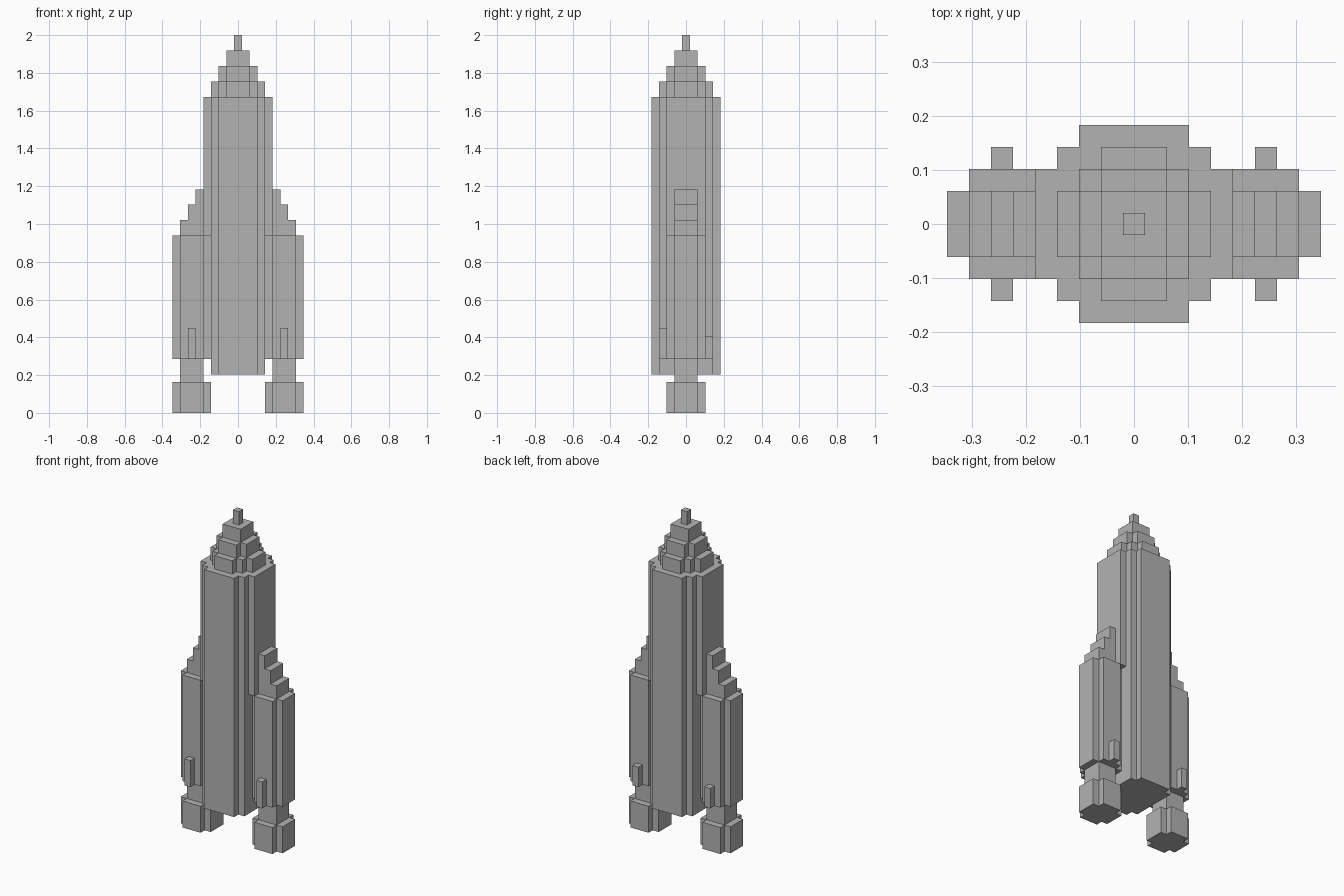
import bpy
import bmesh

U = 2 / 49  # size of one block

if "Cube" in bpy.data.objects:
    bpy.data.objects.remove(bpy.data.objects["Cube"], do_unlink=True)

grey = bpy.data.materials.new("hull_grey")
grey.use_nodes = True
grey.diffuse_color = (0.45, 0.45, 0.45, 1)
grey.node_tree.nodes["Principled BSDF"].inputs["Base Color"].default_value = grey.diffuse_color


def extrude(name, outline, direction):
    """Extrude a closed outline (in blocks) into a flat-shaded solid."""
    bm = bmesh.new()
    face = bm.faces.new([bm.verts.new(p) for p in outline])
    result = bmesh.ops.extrude_face_region(bm, geom=[face], use_keep_orig=True)
    moved = [v for v in result["geom"] if isinstance(v, bmesh.types.BMVert)]
    bmesh.ops.translate(bm, verts=moved, vec=direction)
    bmesh.ops.scale(bm, verts=bm.verts, vec=(U, U, U))
    bmesh.ops.recalc_face_normals(bm, faces=bm.faces)
    mesh = bpy.data.meshes.new(name)
    bm.to_mesh(mesh)
    bm.free()
    mesh.materials.append(grey)
    obj = bpy.data.objects.new(name, mesh)
    bpy.context.collection.objects.link(obj)
    return obj


def stepped_column(name, steps, z0, z1, cx=0, cy=0):
    """Column whose corners step inward; steps are half sizes (x, y)."""
    corner = [steps[0]]
    for (x0, y0), (x1, y1) in zip(steps, steps[1:]):
        corner += [(x1, y0), (x1, y1)]
    back = corner + [(-x, y) for x, y in reversed(corner)]
    ring = back + [(x, -y) for x, y in reversed(back)]
    return extrude(name, [(cx + x, cy + y, z0) for x, y in ring], (0, 0, z1 - z0))


# Main body, wider above the boosters
CORE = [(3.5, 3.5), (2.5, 4.5)]
CROSS = [(2.5, 1.5), (1.5, 2.5)]
stepped_column("lower_body", CORE, 5, 23)
stepped_column("upper_body", [(4.5, 2.5)] + CORE, 23, 41)

# Nose tiers
stepped_column("nose_base", [(3.5, 1.5), (2.5, 2.5), (1.5, 3.5)], 41, 43)
stepped_column("nose_middle", CROSS, 43, 45)
stepped_column("nose_top", [(1.5, 1.5)], 45, 47)
stepped_column("nose_tip", [(0.5, 0.5)], 47, 49)

# Boosters with nozzles, stepped caps and small fins
for side, s in (("left", 1), ("right", -1)):
    cx = 6 * s
    stepped_column(side + "_nozzle", CROSS, 0, 4, cx)
    stepped_column(side + "_nozzle_neck", [(1.5, 1.5)], 4, 7, cx)
    stepped_column(side + "_booster", CROSS, 7, 23, cx)
    stairs = [(4.5, 23), (7.5, 23), (7.5, 25), (6.5, 25),
              (6.5, 27), (5.5, 27), (5.5, 29), (4.5, 29)]
    extrude(side + "_booster_cap", [(s * x, -1.5, z) for x, z in stairs], (0, 3, 0))
    stepped_column(side + "_front_fin", [(0.5, 0.5)], 7, 11, cx, -3)
    stepped_column(side + "_back_fin", [(0.5, 0.5)], 7, 10, cx, 3)
